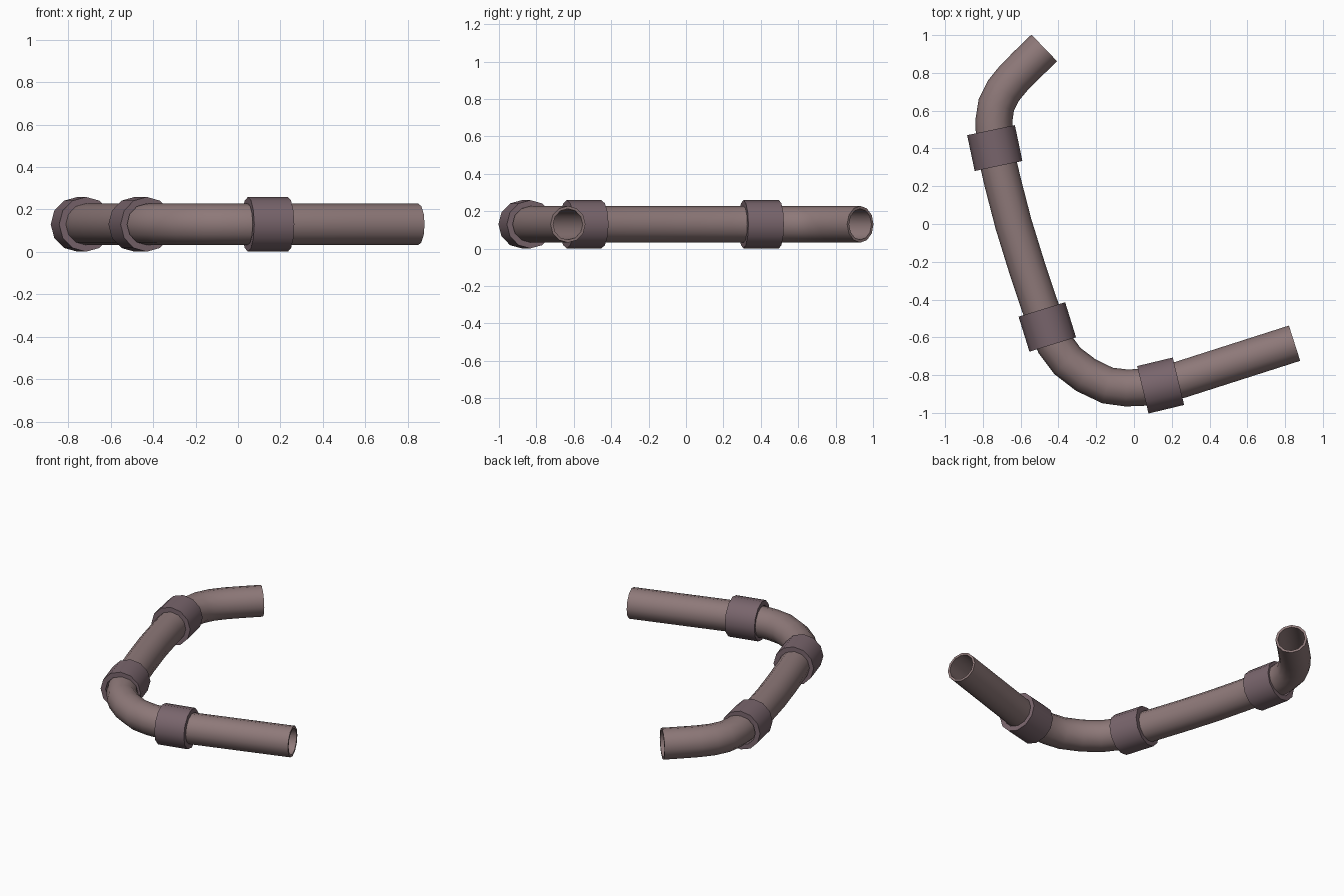
import bpy, bmesh, math
from mathutils import Vector

if "Cube" in bpy.data.objects:
    bpy.data.objects.remove(bpy.data.objects["Cube"])

SIDES = 12
Z = 0.13


def material(name, rgb):
    m = bpy.data.materials.new(name)
    m.diffuse_color = (*rgb, 1)
    m.use_nodes = True
    m.node_tree.nodes["Principled BSDF"].inputs["Base Color"].default_value = m.diffuse_color
    return m


def hollow_sweep(name, path, outer, inner, mat, ends=None):
    """Sweep a tube with wall thickness along a flat path."""
    pts = [Vector((x, y, Z)) for x, y in path]
    bm = bmesh.new()
    layers = []
    for radius in (outer, inner):
        rings = []
        for i, p in enumerate(pts):
            before = (p - pts[i - 1]).normalized() if i else Vector()
            after = (pts[i + 1] - p).normalized() if i < len(pts) - 1 else Vector()
            t = (before + after).normalized()
            if ends and i == 0:
                t = Vector((*ends[0], 0)).normalized()
            side = Vector((-t.y, t.x, 0))
            rings.append([bm.verts.new(p + radius * (
                math.cos(a) * side + math.sin(a) * Vector((0, 0, 1))))
                for a in (2 * math.pi * k / SIDES for k in range(SIDES))])
        layers.append(rings)

    def bridge(a, b):
        for k in range(SIDES):
            n = (k + 1) % SIDES
            bm.faces.new((a[k], a[n], b[n], b[k]))

    for rings in layers:
        for a, b in zip(rings, rings[1:]):
            bridge(a, b)
    for i in (0, -1):
        bridge(layers[0][i], layers[1][i])
    bmesh.ops.recalc_face_normals(bm, faces=bm.faces)
    mesh = bpy.data.meshes.new(name)
    bm.to_mesh(mesh)
    bm.free()
    mesh.materials.append(mat)
    obj = bpy.data.objects.new(name, mesh)
    bpy.context.collection.objects.link(obj)
    bpy.ops.object.select_all(action='DESELECT')
    obj.select_set(True)
    bpy.context.view_layer.objects.active = obj
    bpy.ops.object.shade_smooth_by_angle(angle=math.radians(40))
    return obj


pipe_mat = material("pipe_metal", (0.27, 0.19, 0.19))
collar_mat = material("collar_metal", (0.19, 0.13, 0.15))

# Bent pipe: short hook, long run, wide elbow, straight outlet
pipe_path = [(-0.475, 0.932), (-0.56, 0.85), (-0.635, 0.775), (-0.692, 0.705),
             (-0.729, 0.63), (-0.742, 0.545), (-0.737, 0.402), (-0.695, 0.22),
             (-0.638, 0.0), (-0.57, -0.22), (-0.50, -0.43), (-0.459, -0.545),
             (-0.42, -0.635), (-0.353, -0.725), (-0.255, -0.80),
             (-0.14, -0.855), (-0.04, -0.868), (0.04, -0.865),
             (0.141, -0.852), (0.25, -0.823), (0.55, -0.727), (0.85, -0.631)]
hollow_sweep("bent_pipe", pipe_path, 0.098, 0.083, pipe_mat)

# Coupling collars: centre and axis direction
collars = [((-0.737, 0.402), (0.21, -1)),
           ((-0.459, -0.545), (0.31, -1)),
           ((0.141, -0.855), (1, 0.24))]
for i, (c, d) in enumerate(collars):
    c, d = Vector(c), Vector(d).normalized() * 0.097
    hollow_sweep(f"collar_{i + 1}", [c - d, c + d], 0.129, 0.097, collar_mat)
